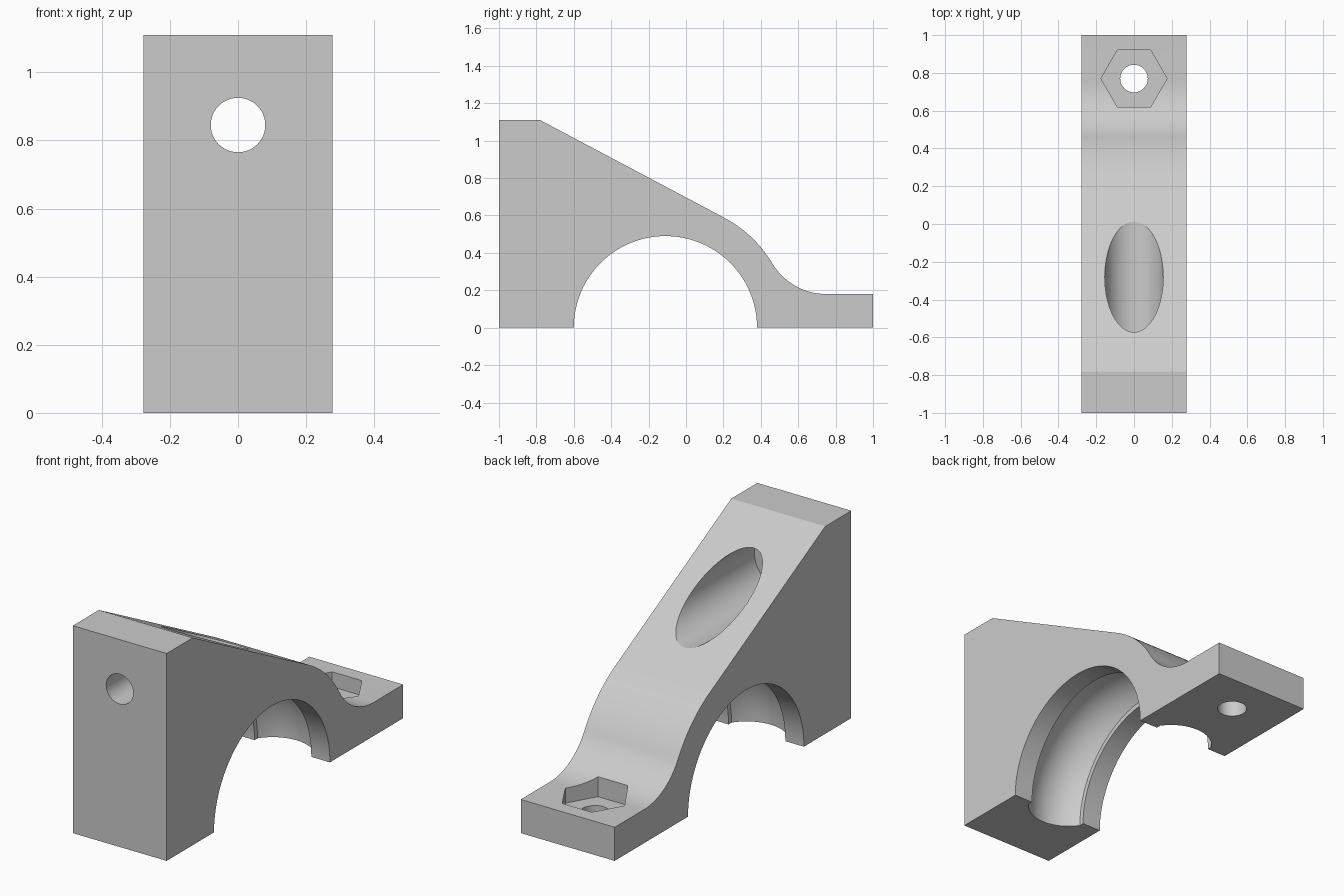
import bpy, bmesh, math
from mathutils import Vector, Matrix

cube = bpy.data.objects.get("Cube")
if cube:
    bpy.data.objects.remove(cube, do_unlink=True)

HALF_W = 0.278
ARCH_Y, ARCH_R = -0.11, 0.49      # arch axis runs along x at z = 0
SHOULDER_R = 0.667                # outer round, concentric with the arch
NUT_Y, BOLT_Z = 0.77, 0.845

grey = bpy.data.materials.new("plain grey")
grey.use_nodes = True
grey.diffuse_color = (0.6, 0.6, 0.6, 1)
grey.node_tree.nodes["Principled BSDF"].inputs["Base Color"].default_value = (0.6, 0.6, 0.6, 1)


def make_object(name, bm):
    bmesh.ops.recalc_face_normals(bm, faces=bm.faces[:])
    mesh = bpy.data.meshes.new(name)
    bm.to_mesh(mesh)
    bm.free()
    mesh.materials.append(grey)
    obj = bpy.data.objects.new(name, mesh)
    bpy.context.collection.objects.link(obj)
    return obj


def arc(cx, cy, r, start, end, steps):
    angles = [math.radians(start + (end - start) * i / steps) for i in range(steps + 1)]
    return [(cx + r * math.cos(a), cy + r * math.sin(a)) for a in angles]


def cylinder(name, start, end, radius, sides, turn=0):
    start, end = Vector(start), Vector(end)
    axis = end - start
    place = Matrix.Translation((start + end) / 2) @ axis.to_track_quat("Z", "Y").to_matrix().to_4x4()
    bm = bmesh.new()
    bmesh.ops.create_cone(bm, cap_ends=True, segments=sides, radius1=radius, radius2=radius,
                          depth=axis.length, matrix=place @ Matrix.Rotation(turn, 4, "Z"))
    return make_object(name, bm)


# Bracket body: side profile extruded across the width
blend_r = 0.336
blend_y, blend_z = 0.75, 0.18 + blend_r
tangent = math.degrees(math.atan2(blend_z, blend_y - ARCH_Y))
profile = [(-1, 0), (-1, 1.11), (-0.78, 1.11)]
profile += arc(ARCH_Y, 0, SHOULDER_R, 62, tangent, 20)
profile += arc(blend_y, blend_z, blend_r, 180 + tangent, 270, 24)[1:]
profile += [(1, 0.18), (1, 0)]
bm = bmesh.new()
side = bm.faces.new([bm.verts.new((-HALF_W, y, z)) for y, z in profile])
wall = bmesh.ops.extrude_face_region(bm, geom=[side])
bmesh.ops.translate(bm, vec=(2 * HALF_W, 0, 0),
                    verts=[g for g in wall["geom"] if isinstance(g, bmesh.types.BMVert)])
body = make_object("clamp_bracket", bm)

# Arch opening with a rounded groove: profile spun around the x axis
groove_w, step, sag = 0.168, 0.025, 0.09
groove_r = (groove_w ** 2 + sag ** 2) / (2 * sag)
spread = math.degrees(math.asin(groove_w / groove_r))
section = [(-0.4, 0), (-0.4, ARCH_R), (-groove_w, ARCH_R)]
section += arc(0, ARCH_R + step + sag - groove_r, groove_r, 90 + spread, 90 - spread, 16)
section += [(groove_w, ARCH_R), (0.4, ARCH_R), (0.4, 0)]
bm = bmesh.new()
points = [bm.verts.new((x, ARCH_Y, r)) for x, r in section]
edges = [bm.edges.new(pair) for pair in zip(points, points[1:])]
bmesh.ops.spin(bm, geom=points + edges, cent=(0, ARCH_Y, 0), axis=(1, 0, 0),
               angle=math.tau, steps=96, use_merge=True)
bmesh.ops.remove_doubles(bm, verts=bm.verts[:], dist=0.0001)
arch = make_object("arch_cutter", bm)

# Bolt holes, round counterbore and hexagonal nut pocket
cutters = [
    arch,
    cylinder("front_bolt_hole_cutter", (0, -1.2, BOLT_Z), (0, -0.7, BOLT_Z), 0.08, 48),
    cylinder("counterbore_cutter", (0, -0.8, BOLT_Z), (0, 0.6, BOLT_Z), 0.155, 64),
    cylinder("foot_bolt_hole_cutter", (0, NUT_Y, -0.2), (0, NUT_Y, 0.15), 0.073, 48),
    cylinder("nut_pocket_cutter", (0, NUT_Y, 0.1), (0, NUT_Y, 0.5), 0.175, 6, math.pi / 2),
]

bpy.context.view_layer.objects.active = body
body.select_set(True)
for cutter in cutters:
    mod = body.modifiers.new(cutter.name, "BOOLEAN")
    mod.operation, mod.solver, mod.object = "DIFFERENCE", "EXACT", cutter
    bpy.ops.object.modifier_apply(modifier=mod.name)
    bpy.data.objects.remove(cutter, do_unlink=True)

bpy.ops.object.shade_smooth_by_angle(angle=math.radians(25))
